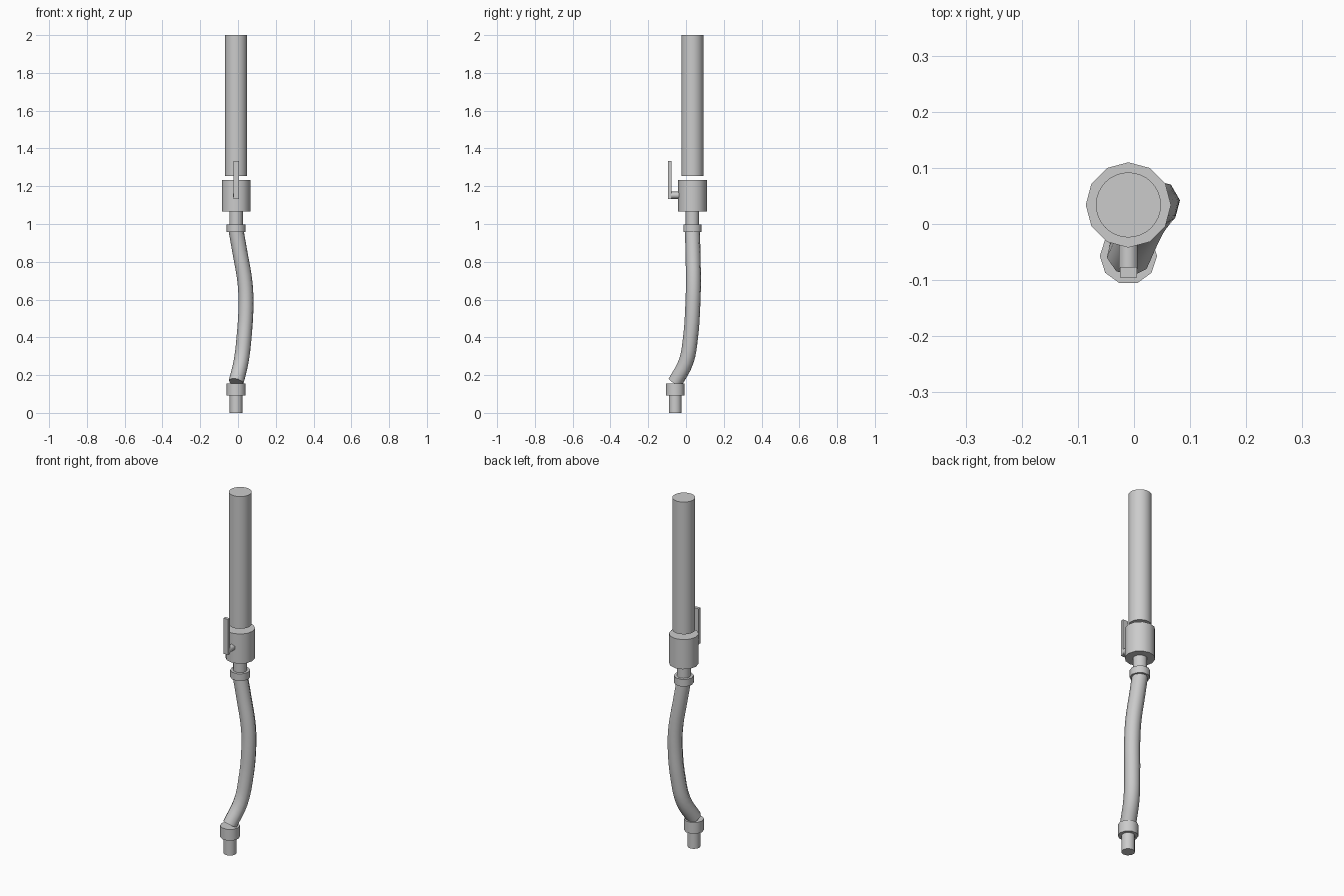
import bpy
import math

cube = bpy.data.objects.get("Cube")
if cube:
    bpy.data.objects.remove(cube, do_unlink=True)

grey = bpy.data.materials.new("light_grey")
grey.use_nodes = True
colour = (0.6, 0.6, 0.6, 1)
grey.diffuse_color = colour
grey.node_tree.nodes["Principled BSDF"].inputs["Base Color"].default_value = colour

X, Y = -0.01, 0.034      # axis of the upper pipe and valve
LOW_Y = -0.057           # axis of the lower fitting


def finish(obj, name):
    """Name, colour and smooth the sides of a part."""
    obj.name = name
    obj.data.materials.clear()
    obj.data.materials.append(grey)
    bpy.ops.object.select_all(action='DESELECT')
    obj.select_set(True)
    bpy.context.view_layer.objects.active = obj
    bpy.ops.object.shade_smooth_by_angle(angle=math.radians(65))
    return obj


def upright(name, sides, radius, bottom, top, y=Y):
    """Vertical cylinder with one corner on the +x axis."""
    bpy.ops.mesh.primitive_cylinder_add(
        vertices=sides, radius=radius, depth=top - bottom,
        location=(X, y, (bottom + top) / 2),
        rotation=(0, 0, math.pi / 2))
    return finish(bpy.context.object, name)


# Upper pipe, valve body and its outlet
upright("upper_pipe", 32, 0.058, 1.255, 2.0)
upright("valve_body", 12, 0.076, 1.066, 1.233)
upright("valve_outlet", 12, 0.036, 0.98, 1.08)
upright("upper_nut", 10, 0.051, 0.957, 0.997)

# Lower fitting
upright("lower_nut", 10, 0.051, 0.092, 0.155, LOW_Y)
upright("nozzle", 12, 0.034, 0.0, 0.1, LOW_Y)

# Valve stem, six-sided with a corner pointing up
bpy.ops.mesh.primitive_cylinder_add(
    vertices=6, radius=0.019, depth=0.06, location=(X, -0.05, 1.152),
    rotation=(math.pi / 2, 0, 0))
stem = finish(bpy.context.object, "valve_stem")

# Flat lever in front of the stem
bpy.ops.mesh.primitive_cube_add(size=1, location=(X, -0.086, 1.233))
lever = bpy.context.object
lever.scale = (0.03, 0.018, 0.2)
finish(lever, "valve_lever")

# Bent hose between the two nuts
path = [(X, Y, 0.965), (0.012, 0.037, 0.84), (0.037, 0.039, 0.69),
        (0.042, 0.036, 0.57), (0.032, 0.024, 0.4), (0.016, 0.0, 0.27),
        (X, -0.057, 0.163)]
curve = bpy.data.curves.new("hose", 'CURVE')
curve.dimensions = '3D'
curve.bevel_depth = 0.04
curve.bevel_resolution = 2
curve.resolution_u = 4
curve.use_fill_caps = True
spline = curve.splines.new('BEZIER')
spline.bezier_points.add(len(path) - 1)
for point, co in zip(spline.bezier_points, path):
    point.co = co
    point.handle_left_type = point.handle_right_type = 'AUTO'
hose = bpy.data.objects.new("hose", curve)
bpy.context.collection.objects.link(hose)
bpy.ops.object.select_all(action='DESELECT')
hose.select_set(True)
bpy.context.view_layer.objects.active = hose
bpy.ops.object.convert(target='MESH')
finish(bpy.context.object, "hose")
